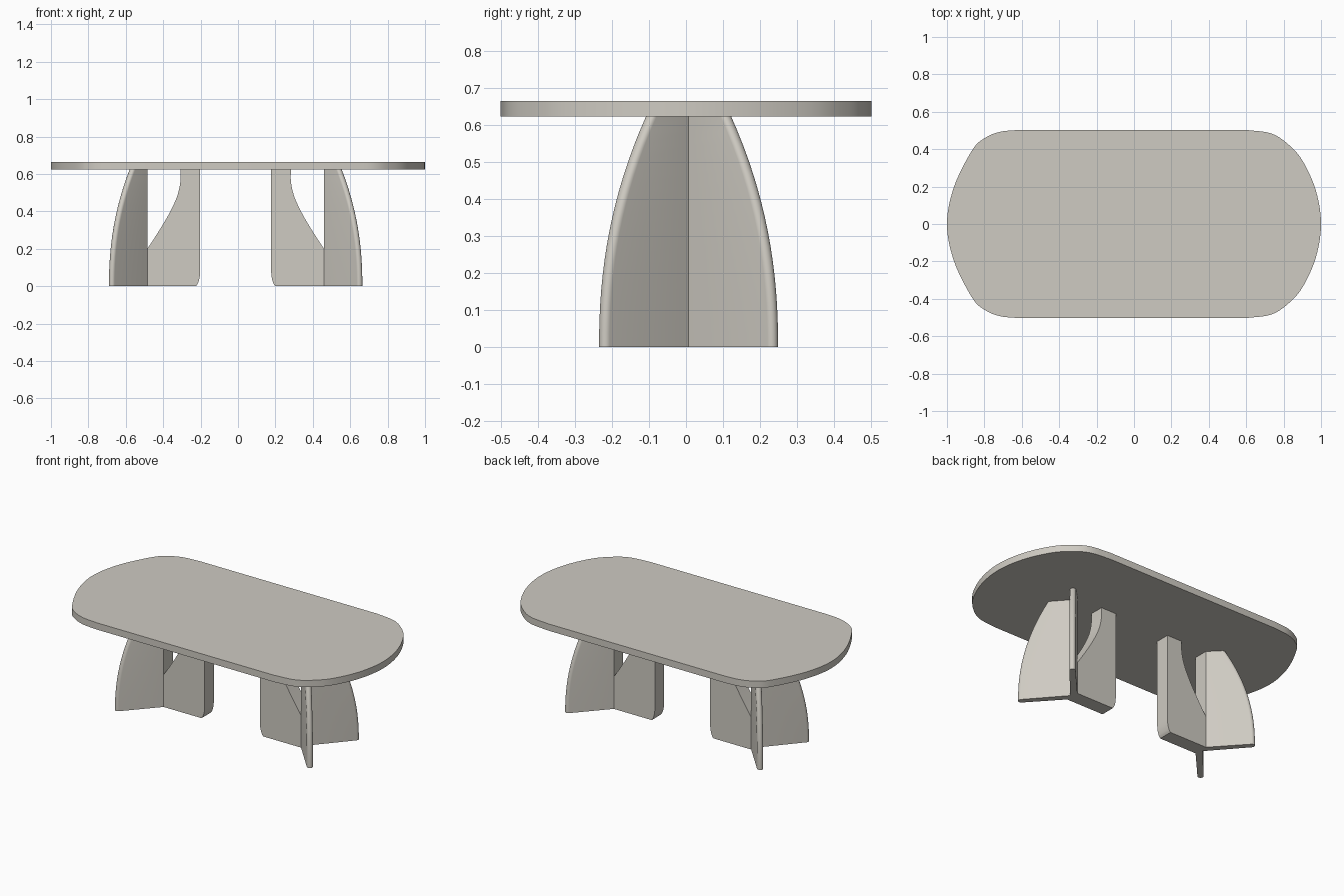
import bpy, bmesh, math

if "Cube" in bpy.data.objects:
    bpy.data.objects.remove(bpy.data.objects["Cube"])

stone = bpy.data.materials.new("warm_grey")
stone.diffuse_color = (0.62, 0.595, 0.54, 1)
stone.use_nodes = True
stone.node_tree.nodes["Principled BSDF"].inputs["Base Color"].default_value = stone.diffuse_color

TOP, UNDER = 0.665, 0.623
OX, OY = -0.0125, 0.007        # small offset of the base under the top


def loft(name, rings):
    """Skin a stack of equal closed rings and cap both ends."""
    bm = bmesh.new()
    vr = [[bm.verts.new(p) for p in ring] for ring in rings]
    n = len(vr[0])
    for a, b in zip(vr, vr[1:]):
        for i in range(n):
            j = (i + 1) % n
            bm.faces.new((a[i], a[j], b[j], b[i]))
    bm.faces.new(vr[0])
    bm.faces.new(vr[-1])
    bmesh.ops.recalc_face_normals(bm, faces=bm.faces)
    me = bpy.data.meshes.new(name)
    bm.to_mesh(me)
    bm.free()
    me.materials.append(stone)
    ob = bpy.data.objects.new(name, me)
    bpy.context.collection.objects.link(ob)
    bpy.ops.object.select_all(action='DESELECT')
    bpy.context.view_layer.objects.active = ob
    ob.select_set(True)
    bpy.ops.object.shade_smooth_by_angle(angle=math.radians(30))
    return ob


def spline(pts, steps=6):
    """Smooth open curve through the points (Catmull-Rom)."""
    ext = [tuple(2 * a - b for a, b in zip(pts[0], pts[1]))] + pts
    ext.append(tuple(2 * a - b for a, b in zip(pts[-1], pts[-2])))
    out = []
    for i in range(1, len(ext) - 2):
        p0, p1, p2, p3 = ext[i - 1:i + 3]
        for k in range(steps):
            t = k / steps
            out.append(tuple(0.5 * (2 * b + (c - a) * t + (2 * a - 5 * b + 4 * c - d) * t * t
                                    + (3 * b - a - 3 * c + d) * t ** 3)
                             for a, b, c, d in zip(p0, p1, p2, p3)))
    return out + [pts[-1]]


# table top: bulging ends, the left one slightly squarer
right = [(0.60, 0.503), (0.73, 0.485), (0.82, 0.43), (0.90, 0.34), (0.972, 0.18), (1.0, 0.0)]
left = [(-0.62, 0.503), (-0.72, 0.492), (-0.80, 0.458), (-0.865, 0.395), (-0.962, 0.20), (-1.0, 0.0)]


def end_curve(pts):
    full = pts + [(x, -y) for x, y in pts[-2::-1]]
    return spline(full)


outline = end_curve(right) + end_curve(left)[::-1]
loft("table_top", [[(x, y, z) for x, y in outline] for z in (UNDER, TOP)])

# V-shaped pair of wings: plan section whose rounded tips draw in towards the top
ANG, R = math.radians(49), 0.0175


def wing_section(z):
    back = 0.168 * (z / UNDER) ** 2.2
    cx = 0.66 - back * math.cos(ANG)
    cy = 0.225 - back * math.sin(ANG)
    half = []
    for k in range(11):
        a = ANG - math.pi / 2 + math.pi * k / 10
        half.append((cx + R * math.cos(a), cy + R * math.sin(a)))
    half.append((0.4725, 0.045))
    return [(0.487, 0.0)] + half + [(x, -y) for x, y in reversed(half)]


# inner bar: side profile with a swooping cut-out
swoop = spline([(0.4725, 0.20), (0.42, 0.28), (0.36, 0.38), (0.315, 0.475), (0.296, 0.555), (0.295, UNDER)])
foot = spline([(0.19, 0.075), (0.193, 0.045), (0.202, 0.015), (0.212, 0.0)], 3)
bar = swoop + [(0.19, UNDER)] + foot + [(0.4735, 0.0), (0.4735, 0.20)]

for side, s in (("right", 1), ("left", -1)):
    levels = [UNDER * i / 16 for i in range(17)]
    loft(side + "_leg_wings",
         [[(s * x + OX, y + OY, z) for x, y in wing_section(z)] for z in levels])
    loft(side + "_leg_bar",
         [[(s * x + OX, y + OY, z) for x, z in bar] for y in (-0.045, 0.045)])
